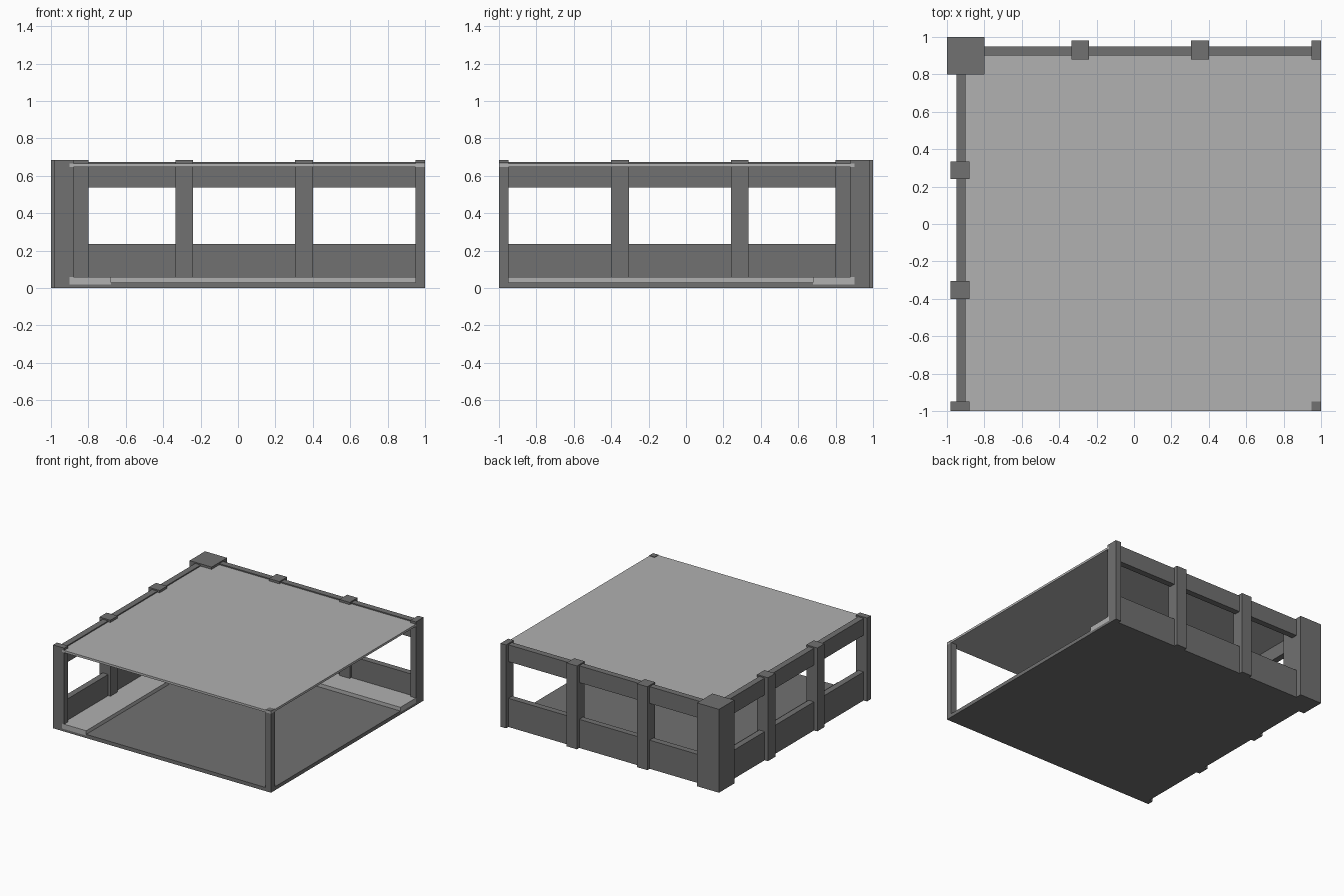
import bpy
import bmesh
from mathutils import Vector

default = bpy.data.objects.get("Cube")
if default:
    bpy.data.objects.remove(default, do_unlink=True)


def make_material(name, value):
    mat = bpy.data.materials.new(name)
    mat.use_nodes = True
    colour = (value, value, value, 1)
    mat.diffuse_color = colour
    mat.node_tree.nodes["Principled BSDF"].inputs["Base Color"].default_value = colour
    return mat


DARK = make_material("dark grey", 0.165)
LIGHT = make_material("light grey", 0.44)


def box(name, xs, ys, zs, mat):
    """Box from its extents along each axis."""
    bm = bmesh.new()
    bmesh.ops.create_cube(bm, size=1)
    low, high = (Vector(c) for c in zip(xs, ys, zs))
    bmesh.ops.scale(bm, vec=high - low, verts=bm.verts)
    bmesh.ops.translate(bm, vec=(low + high) / 2, verts=bm.verts)
    mesh = bpy.data.meshes.new(name)
    bm.to_mesh(mesh)
    bm.free()
    mesh.materials.append(mat)
    obj = bpy.data.objects.new(name, mesh)
    bpy.context.collection.objects.link(obj)


def both_sides(name, xs, ys, zs, mat):
    """Box on the back wall and its copy across the diagonal on the right wall."""
    box("back_" + name, xs, ys, zs, mat)
    box("right_" + name, (-ys[1], -ys[0]), (-xs[1], -xs[0]), zs, mat)


POST_TOP = 0.685
WALL_TOP = 0.675

# Floor slab, raised inner floor and ceiling
box("floor_slab", (-0.92, 1), (-1, 0.92), (0, 0.02), DARK)
box("inner_floor", (-0.68, 1), (-1, 0.68), (0.02, 0.03), DARK)
box("ceiling", (-0.9, 1), (-1, 0.9), (0.648, 0.666), LIGHT)

# Ledges that meet in the corner
box("back_ledge", (-0.68, 1), (0.68, 0.9), (0.02, 0.06), LIGHT)
box("right_ledge", (-0.9, -0.68), (-1, 0.9), (0.02, 0.06), LIGHT)

# Walls below and above the windows
both_sides("lower_wall", (-0.8, 1), (0.9, 0.95), (0, 0.235), DARK)
both_sides("upper_wall", (-0.8, 1), (0.9, 0.95), (0.537, WALL_TOP), DARK)

# Posts between the windows and at the wall ends
for part, start, end in (("inner_post", -0.335, -0.24),
                         ("outer_post", 0.305, 0.4),
                         ("end_post", 0.95, 1)):
    both_sides(part, (start, end), (0.88, 0.98), (0, POST_TOP), DARK)

# Large corner pillar and slim post at the open corner
box("corner_pillar", (-1, -0.8), (0.8, 1), (0, POST_TOP), DARK)
box("open_corner_post", (0.95, 1), (-1, -0.95), (0, 0.67), DARK)
